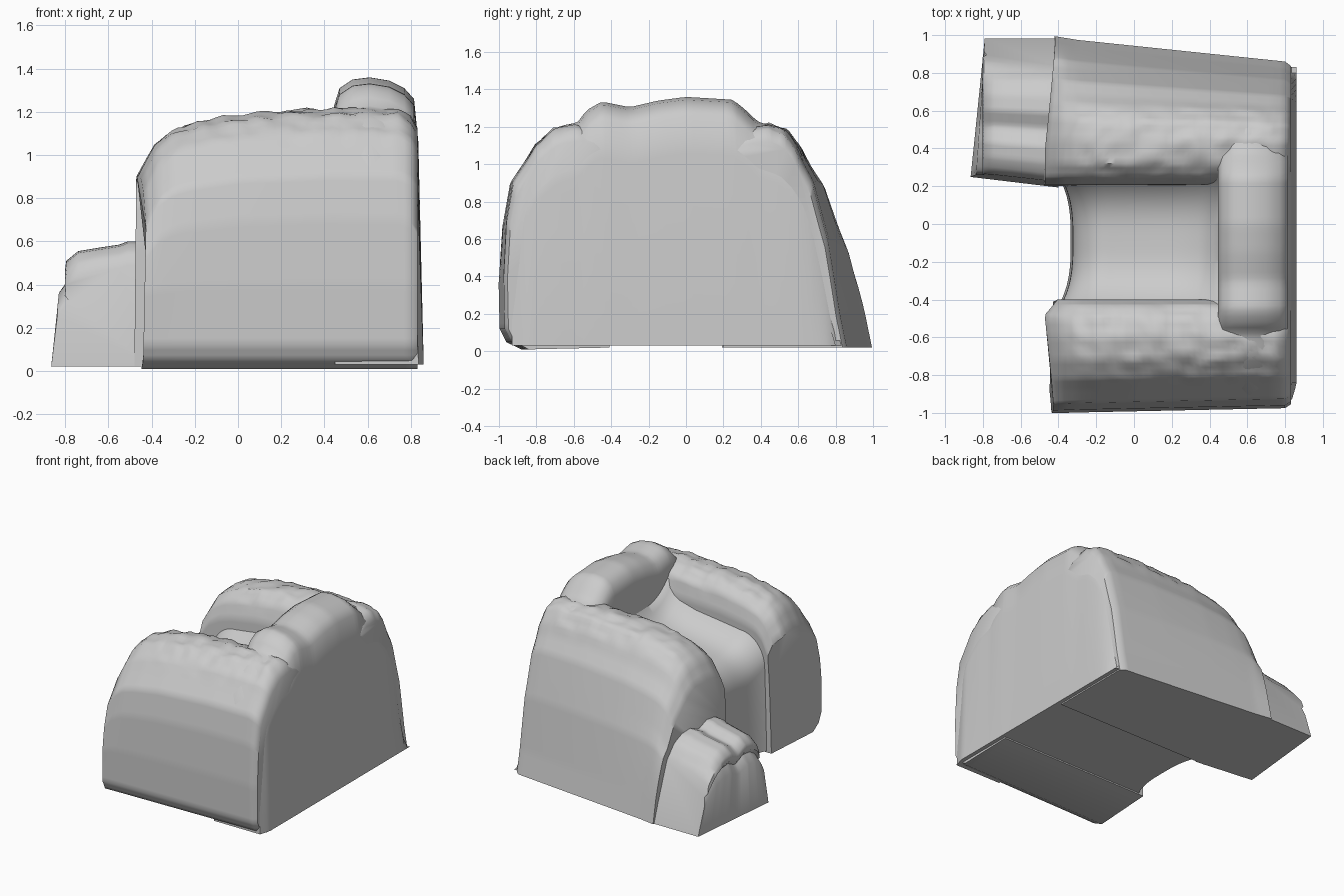
import bpy, bmesh, math
from mathutils import Vector, noise

if "Cube" in bpy.data.objects:
    bpy.data.objects.remove(bpy.data.objects["Cube"])


def lerp_table(table, t):
    """Piecewise-linear lookup in a list of (t, value)."""
    if t <= table[0][0]:
        return table[0][1]
    for (a, va), (b, vb) in zip(table, table[1:]):
        if t <= b:
            return va + (vb - va) * (t - a) / (b - a)
    return table[-1][1]


def resample(pts, step):
    """Split an open profile into short segments, keeping its corners."""
    out = []
    for a, b in zip(pts, pts[1:]):
        a, b = Vector(a), Vector(b)
        n = max(1, round((b - a).length / step))
        out += [a.lerp(b, i / n) for i in range(n)]
    return out + [Vector(pts[-1])]


def steps(a, b, n):
    return [a + (b - a) * i / n for i in range(n + 1)]


def loft(name, rings, angle=40, rough=None):
    """Skin equal-length rings into a closed solid, optionally roughened."""
    bm = bmesh.new()
    rows = []
    for ring in rings:
        row = []
        for p in ring:
            p = Vector(p)
            if rough:
                p = p + rough(p)
            row.append(bm.verts.new(p))
        rows.append(row)
    n = len(rows[0])
    for r, s in zip(rows, rows[1:]):
        for i in range(n):
            j = (i + 1) % n
            bm.faces.new((r[i], r[j], s[j], s[i]))
    bm.faces.new(rows[0])
    bm.faces.new(rows[-1][::-1])
    bmesh.ops.recalc_face_normals(bm, faces=bm.faces)
    me = bpy.data.meshes.new(name)
    bm.to_mesh(me)
    bm.free()
    ob = bpy.data.objects.new(name, me)
    bpy.context.collection.objects.link(ob)
    bpy.ops.object.select_all(action='DESELECT')
    ob.select_set(True)
    bpy.context.view_layer.objects.active = ob
    bpy.ops.object.shade_smooth_by_angle(angle=math.radians(angle))
    return ob


def crust(p):
    """Small bumps on the upper part of the arms."""
    k = min(1, max(0, (p.z - 1.02) / 0.1))
    return Vector((0, 0, k * 0.018 * noise.noise(p * 14)))


# Arms: a domed section whose height falls towards the open end
arm_height = [(-.5, .89), (-.47, .94), (-.44, .99), (-.4, 1.05), (-.3, 1.115),
              (-.2, 1.15), (0, 1.19), (.4, 1.215), (.74, 1.21), (.8, 1.18), (.83, 1.13)]


def arm(name, profile, outer_shift, end_x):
    prof = resample(profile, .03)
    rings = []
    for x in steps(-.49, .83, 44):
        h = lerp_table(arm_height, x) / 1.2
        ring = []
        for y, z in prof:
            zz = z * (1 + (h - 1) * min(1, max(0, (z - .2) / .5)))
            w = max(0, min(1, (abs(y) - .4) / .55))       # outer side only
            yy = y + w * outer_shift(x)
            end = max(0, (-.3 - x) / .19)                 # slanted end face
            ring.append((x + end * end_x(w, zz), yy, zz))
        rings.append(ring)
    loft(name, rings, 50, crust)


arm("front_arm",
    [(-.41, .02), (-.405, .75), (-.40, 1.0), (-.43, 1.12), (-.5, 1.18), (-.6, 1.2),
     (-.72, 1.17), (-.82, 1.09), (-.88, 1.0), (-.95, .9), (-.985, .7),
     (-1.0, .4), (-.995, .12), (-.96, .05), (-.88, .01)],
    lambda x: .025 * (x + .4) / 1.2 + (.02 if x > .81 else 0),
    lambda w, z: -.01 + .02 * z + .06 * w + .08 * max(0, 1 - w / .15))
arm("rear_arm",
    [(.2, .02), (.2, .75), (.21, 1.0), (.25, 1.12), (.32, 1.18), (.45, 1.2),
     (.56, 1.17), (.64, 1.09), (.69, 1.0), (.76, .9), (.87, .58), (.985, .02)],
    lambda x: -.125 * (x + .4) / 1.2 - (.02 if x > .81 else 0),
    lambda w, z: .01 + .01 * z + .06 * w)

# Back: an upright slab with an arched, uneven crest
crest = [(-.93, .9), (-.88, .99), (-.8, 1.1), (-.7, 1.19), (-.58, 1.225), (-.53, 1.29),
         (-.45, 1.335), (-.3, 1.305), (-.15, 1.34), (0, 1.36), (.25, 1.345),
         (.32, 1.29), (.38, 1.23), (.5, 1.19), (.58, 1.11), (.63, 1.02),
         (.68, .87), (.76, .5), (.83, .06)]
back_rings = []
for y in steps(-.93, .83, 60):
    t = lerp_table(crest, y)
    side = max(0, -y - .85) * .3                          # rounded upright edge
    sec = [(.45, .03), (.45, t - .3), (.445, t - .13), (.47, t - .05), (.53, t - .01),
           (.61, t), (.7, t - .015), (.77, t - .05), (.815, t - .1),
           (.835, t - .3), (.86, .03)]
    back_rings.append([(x - (side if x > .7 else 0), y, max(.03, z)) for x, z in sec])
loft("back_rest", back_rings, 50)

# Seat: hollowed between the arms, rolling over into a concave front wall
seat_rings = []
for y in steps(-.44, .26, 24):
    t = abs((y + .09) / .35)
    xf = -.325 - .07 * t ** 3
    zs = .82 + .16 * t ** 3
    roll = [(xf + .2 * (1 - math.cos(a)), zs - .27 + .23 * math.sin(a))
            for a in steps(0, math.pi / 2, 10)]
    sec = [(xf - .01, .03)] + roll + [(.2, zs + .01), (.34, zs + .05), (.42, zs + .11),
                                      (.46, zs + .18), (.6, zs + .18), (.6, .03)]
    seat_rings.append([(x, y, z) for x, z in sec])
loft("seat", seat_rings, 60)

# Step: low tapered block beside the rear arm, with two lumps on top
step_rings = []
step_top = [(.0, .46), (.04, .52), (.15, .56), (.3, .57), (.45, .53), (.6, .57),
            (.75, .56), (.88, .52), (.95, .47), (1, .42)]
for u in steps(0, 1, 30):
    t = lerp_table(step_top, u)
    y0, y1 = .24 + .75 * u, .27 + .56 * u                 # base and top y
    xo = -.865 + .075 * u
    sec = [(xo, .02), (xo * .55 - .8 * .45, t - .2), (-.78, t - .14), (-.802, t - .11),
           (-.795, t - .06), (-.74, t - .015), (-.65, t), (-.55, t + .015),
           (-.51, t + .03), (-.4, t + .03), (-.4, .02)]
    ring = []
    for x, z in sec:
        k = min(1, z / .47)
        skew = -.12 * (x + .8) * (1 - u)
        ring.append((x, y0 + (y1 - y0) * k + skew, z))
    step_rings.append(ring)
loft("side_step", step_rings, 50)
